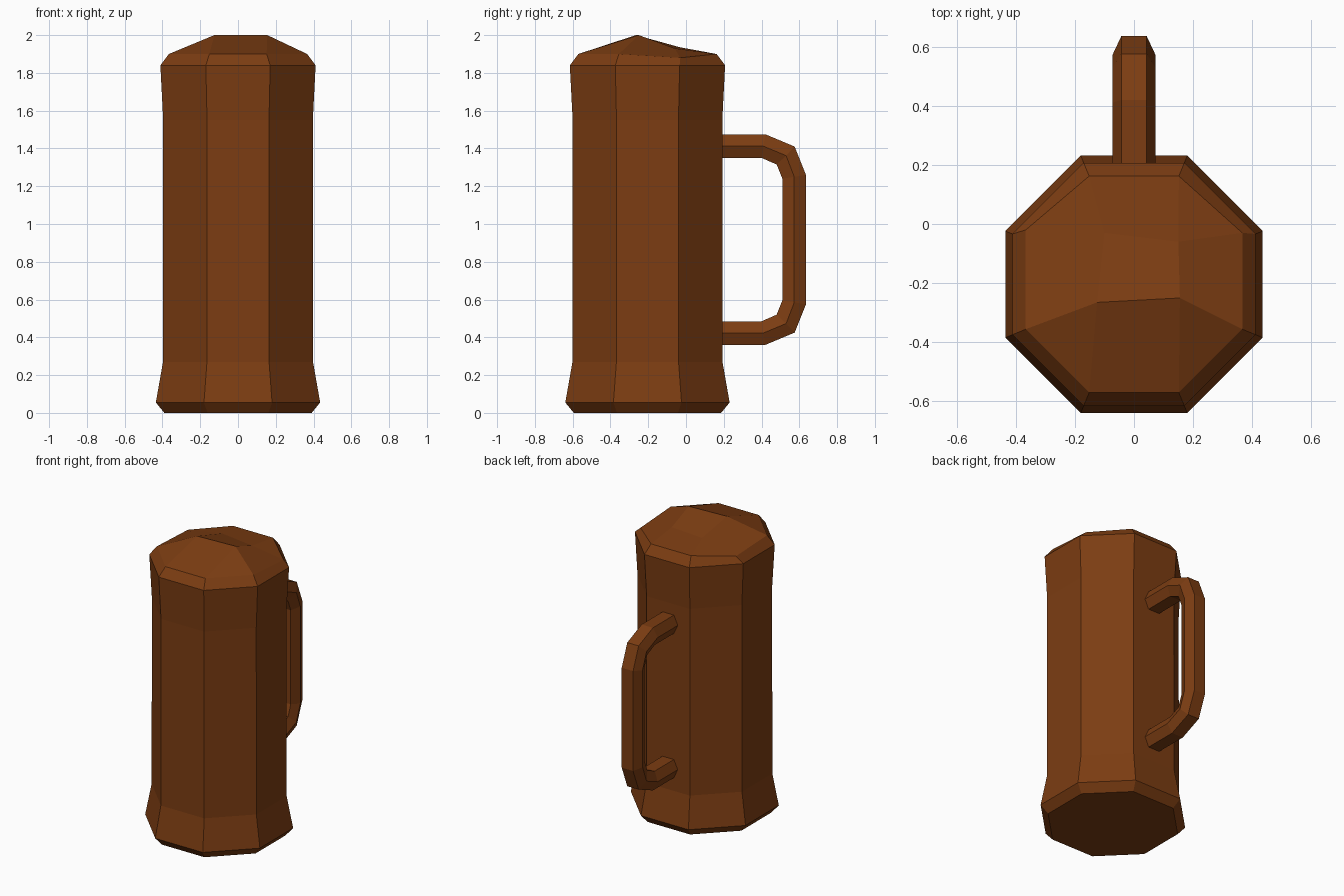
import bpy, math
from math import pi

if "Cube" in bpy.data.objects:
    bpy.data.objects.remove(bpy.data.objects["Cube"])

CY = -0.204  # centre of the mug body in y

mat = bpy.data.materials.new("brown")
mat.diffuse_color = (0.2, 0.046, 0.006, 1)
mat.use_nodes = True
mat.node_tree.nodes["Principled BSDF"].inputs["Base Color"].default_value = mat.diffuse_color


def build(name, verts, faces):
    me = bpy.data.meshes.new(name)
    me.from_pydata(verts, [], faces)
    me.materials.append(mat)
    ob = bpy.data.objects.new(name, me)
    bpy.context.collection.objects.link(ob)
    return ob


def octagon(apothem, z):
    r = apothem / math.cos(pi / 8)
    return [(r * math.cos(pi / 8 + i * pi / 4),
             CY + r * math.sin(pi / 8 + i * pi / 4), z) for i in range(8)]


def bridge(rings, n):
    return [(k * n + i, k * n + (i + 1) % n, (k + 1) * n + (i + 1) % n, (k + 1) * n + i)
            for k in range(rings - 1) for i in range(n)]


# Eight-sided body with flared foot and rim
profile = [(0.39, 0), (0.435, 0.055), (0.397, 0.27), (0.396, 1.55), (0.411, 1.84)]
verts = [v for a, z in profile for v in octagon(a, z)]
build("mug_body", verts, bridge(len(profile), 8) + [tuple(range(7, -1, -1))])

# Lopsided domed top: chamfered rim, then four crown points
rim = octagon(0.411, 1.84)
edge = octagon(0.366, 1.9)
edge[0] = (0.366, -0.03, 1.88)
edge[3] = (-0.366, -0.02, 1.885)
crown = [(0.15, -0.06, 1.93), (-0.10, -0.03, 1.935), (-0.125, -0.265, 2.0), (0.155, -0.25, 2.0)]
faces = bridge(2, 8) + [(16, 17, 18, 19)]
for i in range(4):
    c, d = 16 + i, 16 + (i + 1) % 4
    a, b = 8 + 2 * i, 9 + 2 * i
    faces += [(a, b, c), (b, 8 + (2 * i + 2) % 8, d, c)]
build("domed_top", rim + edge + crown, faces)

# Six-sided handle: outer, middle and inner lines of the upper half, mirrored in z
MID = 0.9175
outer = [(0.17, 1.475), (0.42, 1.475), (0.575, 1.41), (0.635, 1.26)]
middle = [(0.17, 1.412), (0.41, 1.412), (0.53, 1.362), (0.573, 1.25)]
inner = [(0.17, 1.35), (0.40, 1.35), (0.48, 1.315), (0.51, 1.24)]
half = []
for o, m, n in zip(outer, middle, inner):
    half.append([(x, p[0], p[1]) for x, p in
                 ((-0.043, o), (0.043, o), (0.072, m), (0.043, n), (-0.043, n), (-0.072, m))])
rings = half + [[(x, y, 2 * MID - z) for x, y, z in r] for r in reversed(half)]
faces = [tuple(reversed(f)) for f in bridge(len(rings), 6)]
faces += [tuple(range(6)), tuple(range(47, 41, -1))]
build("handle", [v for r in rings for v in r], faces)
